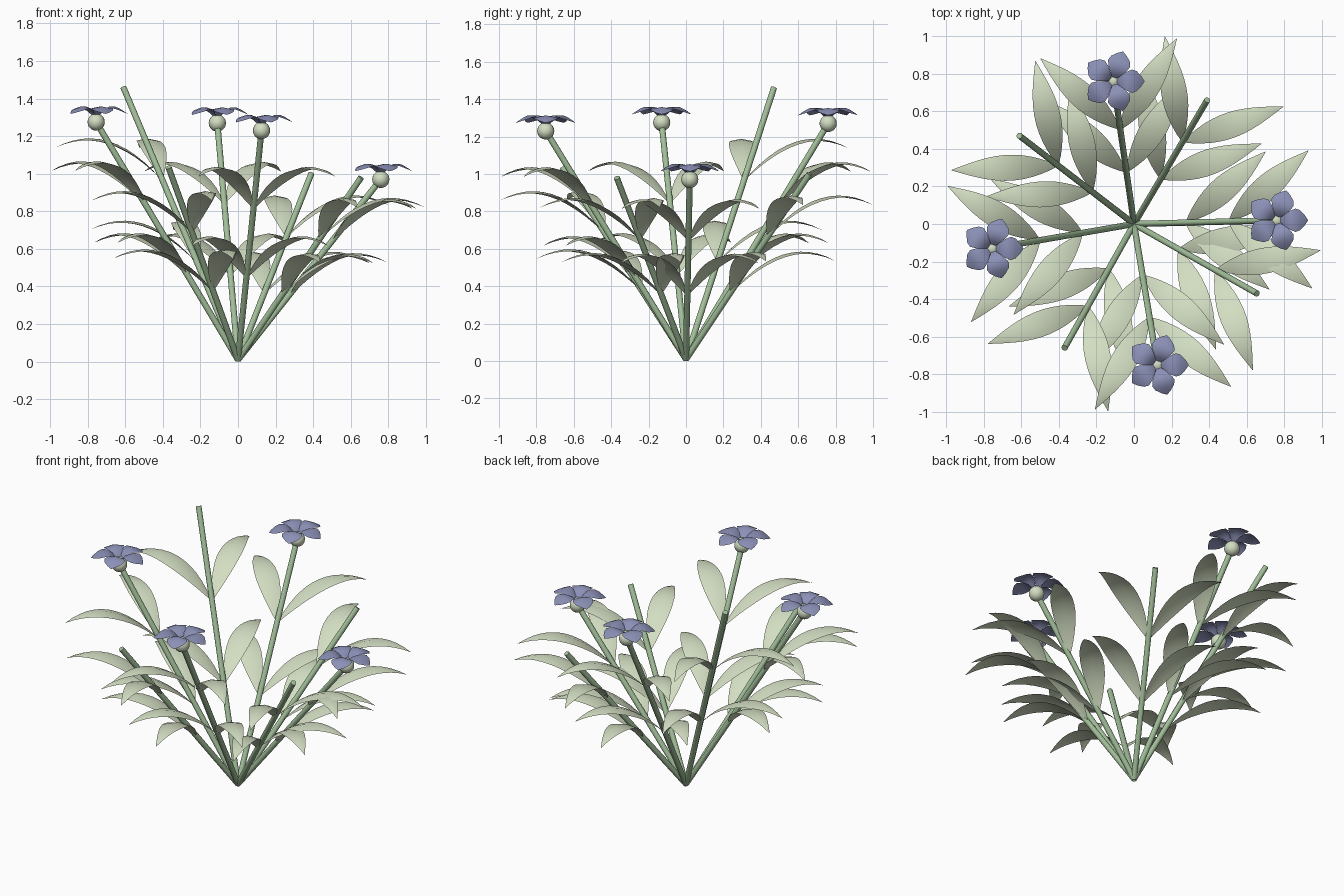
import bpy
import math
from mathutils import Vector, Matrix

cube = bpy.data.objects.get("Cube")
if cube:
    bpy.data.objects.remove(cube, do_unlink=True)


def make_material(name, rgb):
    mat = bpy.data.materials.new(name)
    mat.use_nodes = True
    mat.diffuse_color = (*rgb, 1)
    mat.node_tree.nodes["Principled BSDF"].inputs["Base Color"].default_value = (*rgb, 1)
    return mat


STEM = make_material("stem green", (0.36, 0.52, 0.32))
LEAF = make_material("pale leaf green", (0.65, 0.73, 0.54))
PETAL = make_material("dusty violet", (0.26, 0.28, 0.47))


def blade(name, profile, width, droop, mat, matrix):
    """Arched blade along +x: profile gives (x, z), width gives half widths."""
    verts, faces = [], []
    for (x, z), w in zip(profile, width):
        edge = z - droop * w
        verts += [matrix @ Vector(p) for p in ((x, -w, edge), (x, 0, z), (x, w, edge))]
    for i in range(len(profile) - 1):
        for j in (0, 1):
            a = 3 * i + j
            faces.append((a, a + 3, a + 4, a + 1))
    mesh = bpy.data.meshes.new(name)
    mesh.from_pydata(verts, [], faces)
    mesh.materials.append(mat)
    mesh.validate()
    mesh.shade_smooth()
    obj = bpy.data.objects.new(name, mesh)
    bpy.context.collection.objects.link(obj)


def finish(name, mat):
    obj = bpy.context.object
    obj.name = name
    obj.data.materials.append(mat)
    bpy.ops.object.shade_smooth_by_angle()


def add_stem(name, tip):
    base = Vector((0, 0, 0.01))
    axis = tip - base
    bpy.ops.mesh.primitive_cylinder_add(
        vertices=16, radius=0.0165, depth=axis.length, location=(base + tip) / 2,
        rotation=axis.to_track_quat("Z", "Y").to_euler())
    finish(name, STEM)


# Leaf: rises steeply, arches over and dips at the point
STEPS = 12
LENGTH = 0.57
leaf_profile, leaf_width = [], []
for i in range(STEPS + 1):
    s = i / STEPS
    leaf_profile.append((LENGTH * s, 0.66 * s - 0.485 * s * s))
    leaf_width.append(0.068 * math.sin(math.pi * s ** 0.9) + 0.001)


def add_leaf_pair(name, tip, t):
    heading = math.atan2(tip.y, tip.x)
    for side, label in ((1, "a"), (-1, "b")):
        turn = Matrix.Rotation(heading + side * math.radians(40), 4, "Z")
        blade(f"{name}_{label}", leaf_profile, leaf_width, 0.2, LEAF,
              Matrix.Translation(tip * t) @ turn)


# Flower: five arched petals over a round bud
petal_profile = [(0.015, 0.035), (0.04, 0.066), (0.07, 0.083), (0.1, 0.083),
                 (0.125, 0.072), (0.15, 0.056), (0.166, 0.044)]
petal_width = [0.01, 0.029, 0.05, 0.062, 0.053, 0.026, 0.001]


def add_flower(name, centre):
    bpy.ops.mesh.primitive_uv_sphere_add(segments=16, ring_count=10, radius=0.046,
                                         location=centre)
    finish(f"{name}_bud", LEAF)
    for k in range(5):
        place = Matrix.Translation(centre) @ Matrix.Rotation(k * math.tau / 5, 4, "Z")
        blade(f"{name}_petal_{k + 1}", petal_profile, petal_width, 0.2, PETAL, place)


# Stem tips, and whether each carries a flower
stems = [
    ((0.76, 0.02, 0.97), True), ((0.39, 0.66, 1.0), False),
    ((-0.11, 0.76, 1.27), True), ((-0.61, 0.47, 1.46), False),
    ((-0.755, -0.13, 1.275), True), ((-0.37, -0.66, 1.035), False),
    ((0.125, -0.75, 1.23), True), ((0.655, -0.37, 0.98), False),
]
for n, (tip, blooming) in enumerate(stems, 1):
    tip = Vector(tip)
    add_stem(f"stem_{n}", tip)
    add_leaf_pair(f"lower_leaf_{n}", tip, 0.36)
    add_leaf_pair(f"upper_leaf_{n}", tip, 0.66)
    if blooming:
        add_flower(f"flower_{n}", tip)
